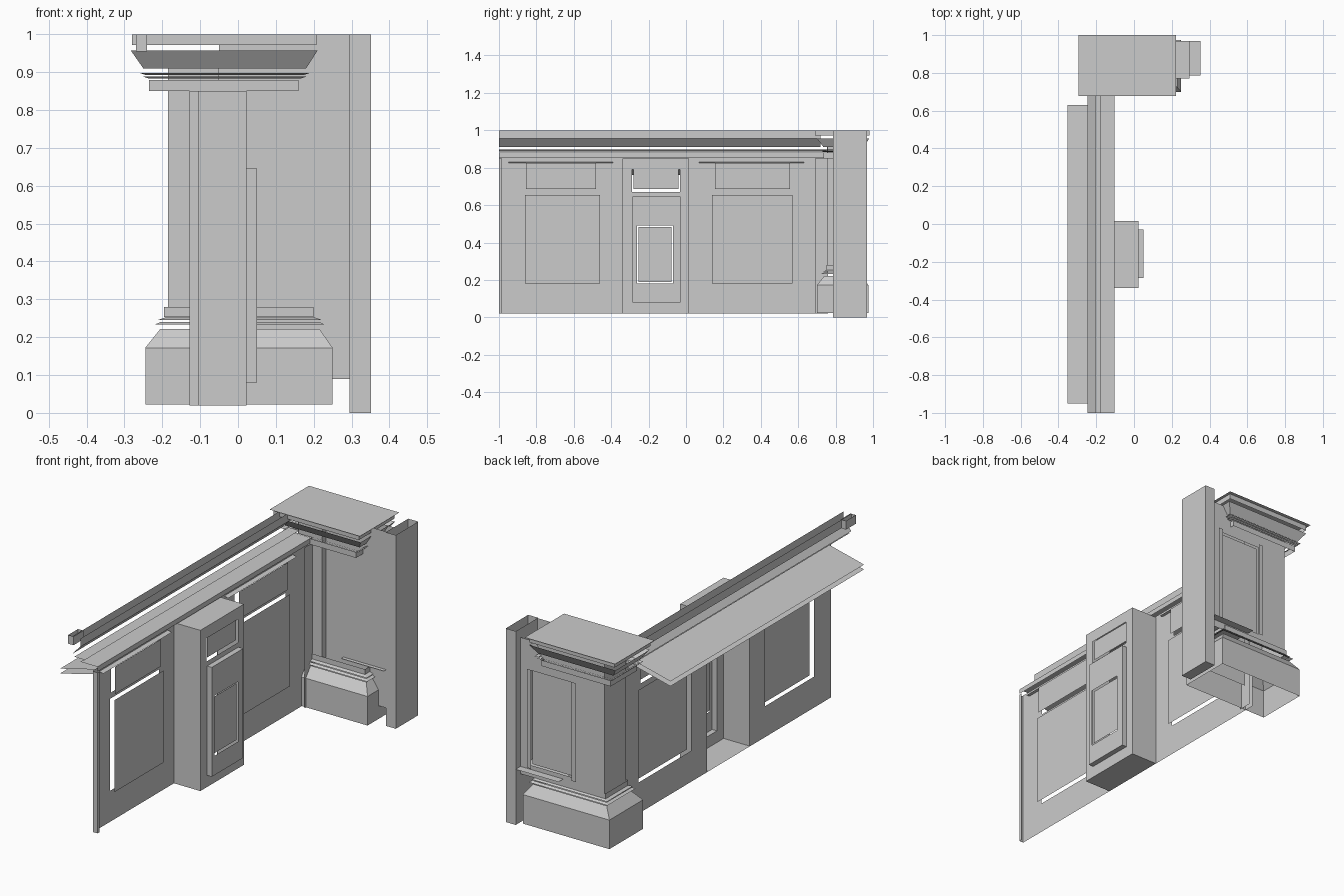
import bpy

if "Cube" in bpy.data.objects:
    bpy.data.objects.remove(bpy.data.objects["Cube"])

def make(name, verts, faces):
    me = bpy.data.meshes.new(name)
    me.from_pydata(verts, [], faces)
    me.update()
    ob = bpy.data.objects.new(name, me)
    bpy.context.collection.objects.link(ob)
    return ob

def sheet(name, axis, pos, u, v, holes=()):
    """Flat sheet at axis=pos, spanning u and v, with rectangular holes (u0,u1,v0,v1)."""
    us = sorted({*u, *[h[i] for h in holes for i in (0, 1)]})
    vs = sorted({*v, *[h[i] for h in holes for i in (2, 3)]})
    place = {'x': lambda a, b: (pos, a, b),
             'y': lambda a, b: (a, pos, b),
             'z': lambda a, b: (a, b, pos)}[axis]
    verts = [place(a, b) for b in vs for a in us]
    n, faces = len(us), []
    for j in range(len(vs) - 1):
        for i in range(n - 1):
            cu, cv = (us[i] + us[i + 1]) / 2, (vs[j] + vs[j + 1]) / 2
            if not any(h[0] < cu < h[1] and h[2] < cv < h[3] for h in holes):
                faces.append((j*n + i, j*n + i + 1, (j+1)*n + i + 1, (j+1)*n + i))
    return make(name, verts, faces)

def collar(name, lower, upper, z0, z1, top=False, bottom=False):
    """Four-sided band between two rectangles (x0,x1,y0,y1); optional caps."""
    verts = []
    for (x0, x1, y0, y1), z in ((lower, z0), (upper, z1)):
        verts += [(x0, y0, z), (x1, y0, z), (x1, y1, z), (x0, y1, z)]
    faces = [(i, (i+1) % 4, (i+1) % 4 + 4, i + 4) for i in range(4)]
    if top:
        faces.append((4, 5, 6, 7))
    if bottom:
        faces.append((3, 2, 1, 0))
    return make(name, verts, faces)

def strip(name, profile, y0, y1):
    """Open profile of (x,z) points swept along y."""
    n = len(profile)
    verts = [(x, y, z) for y in (y0, y1) for x, z in profile]
    return make(name, verts, [(i, i+1, n+i+1, n+i) for i in range(n - 1)])

# Wall with panel openings and raised panels
lower = [(-.86, -.46, .18, .655), (.14, .57, .18, .655)]
upper = [(-.855, -.48, .685, .825), (.155, .555, .685, .825)]
niche = (-.335, .012, .02, .85)
sheet("wall", 'x', -.128, (-1, .755), (.02, .855), lower + upper + [niche])
for i, (a, b, c, d) in enumerate(lower + upper):
    sheet(f"wall_panel_{i}", 'x', -.103, (a, b), (c, d))
for y0, y1 in ((-.95, -.39), (.07, .63)):
    strip(f"panel_batten_{y0}", [(-.128, .83), (-.105, .825)], y0, y1)

# End and corner stiles of the wall
for y0, y1 in ((-1, -.985), (.69, .76)):
    sheet(f"stile_{y0}", 'x', -.103, (y0, y1), (.02, .85))
sheet("wall_end", 'y', -1, (-.128, -.103), (.02, .85))

# Pilaster
lo, hi = (-.285, -.03, .08, .645), (-.29, -.032, .67, .79)
sheet("pilaster_front", 'x', .023, (-.34, .015), (.02, .85), [lo, hi])
for y in (-.34, .015):
    sheet(f"pilaster_side_{y}", 'y', y, (-.128, .023), (.02, .85))
for z in (.02, .85):
    sheet(f"pilaster_end_{z}", 'z', z, (-.128, .023), (-.34, .015))
sheet("pilaster_upper_panel", 'x', .018, (-.28, -.04), (.685, .79))
sheet("pilaster_frame", 'x', .05, lo[:2], lo[2:], [(-.262, -.07, .18, .49)])
for y in lo[:2]:
    sheet(f"pilaster_frame_side_{y}", 'y', y, (.023, .05), lo[2:])
for z in lo[2:]:
    sheet(f"pilaster_frame_edge_{z}", 'z', z, (.023, .05), lo[:2])
sheet("pilaster_inner_panel", 'x', .045, (-.254, -.078), (.19, .482))

# Wall crown: neck, ledge, sloped moulding and open rail
strip("wall_neck", [(-.103, .855), (-.103, .88), (-.2, .88)], -1, .75)
strip("wall_bead", [(-.19, .886), (-.175, .896), (-.235, .897)], -1, .75)
strip("wall_crown", [(-.245, .91), (-.205, .955)], -1, .72)
for x in (-.2, -.245):
    sheet(f"rail_side_{x}", 'x', x, (-1, .72), (.957, 1))
collar("rail_end", (-.27, -.24, -1, -.92), (-.27, -.24, -1, -.92), .955, 1)

# Sloping shelf behind the wall, two thin sheets
for z in (.76, .785):
    strip(f"shelf_{z}", [(-.352, z), (-.13, z + .055)], -.95, .63)

# Pedestal base and plinth mouldings
base = (-.245, .25, .70, .975)
collar("base", base, base, .022, .172)
collar("base_slope", base, (-.205, .215, .74, .94), .172, .222)
collar("base_bead_low", (-.22, .23, .725, .955), (-.205, .215, .74, .94), .233, .24)
collar("base_bead_high", (-.21, .22, .735, .945), (-.19, .2, .755, .93), .246, .253)
ring = (-.195, .2, .75, .935)
collar("base_ring", ring, ring, .253, .28)
sheet("base_ledge", 'z', .288, (.05, .295), (.77, .97))

# Pedestal shaft with a framed panel on the back face
sheet("shaft_back", 'y', .93, (-.185, .295), (.25, .955), [(-.02, .235, .31, .8)])
sheet("shaft_back_panel", 'y', .915, (-.02, .235), (.31, .8))
for x in (-.02, .235):
    sheet(f"shaft_panel_edge_{x}", 'y', .945, (x - .012, x + .012), (.3, .81))
sheet("shaft_left", 'x', -.185, (.755, .93), (.25, .955))
sheet("shaft_front", 'y', .757, (-.185, -.05), (.25, .955))
sheet("shaft_web", 'y', .79, (-.05, .295), (.09, 1))
sheet("shaft_return", 'x', -.05, (.757, .79), (.25, .955))

# Pedestal capital
neck = (-.235, .16, .735, .95)
collar("cap_neck", neck, neck, .85, .88)
collar("cap_bead_low", (-.235, .165, .735, .95), (-.25, .18, .725, .96), .883, .888)
collar("cap_bead_high", (-.245, .175, .73, .955), (-.26, .19, .72, .965), .893, .898)
collar("cap_crown", (-.25, .18, .735, .95), (-.283, .21, .70, .98), .91, .957)
fascia = (-.28, .207, .69, .982)
collar("cap_fascia", fascia, fascia, .972, .999)
sheet("cap_top", 'z', 1, (-.295, .222), (.678, 1))

# Tall post
post = (.295, .352, .785, .968)
collar("post", post, post, 0, 1, bottom=True)
